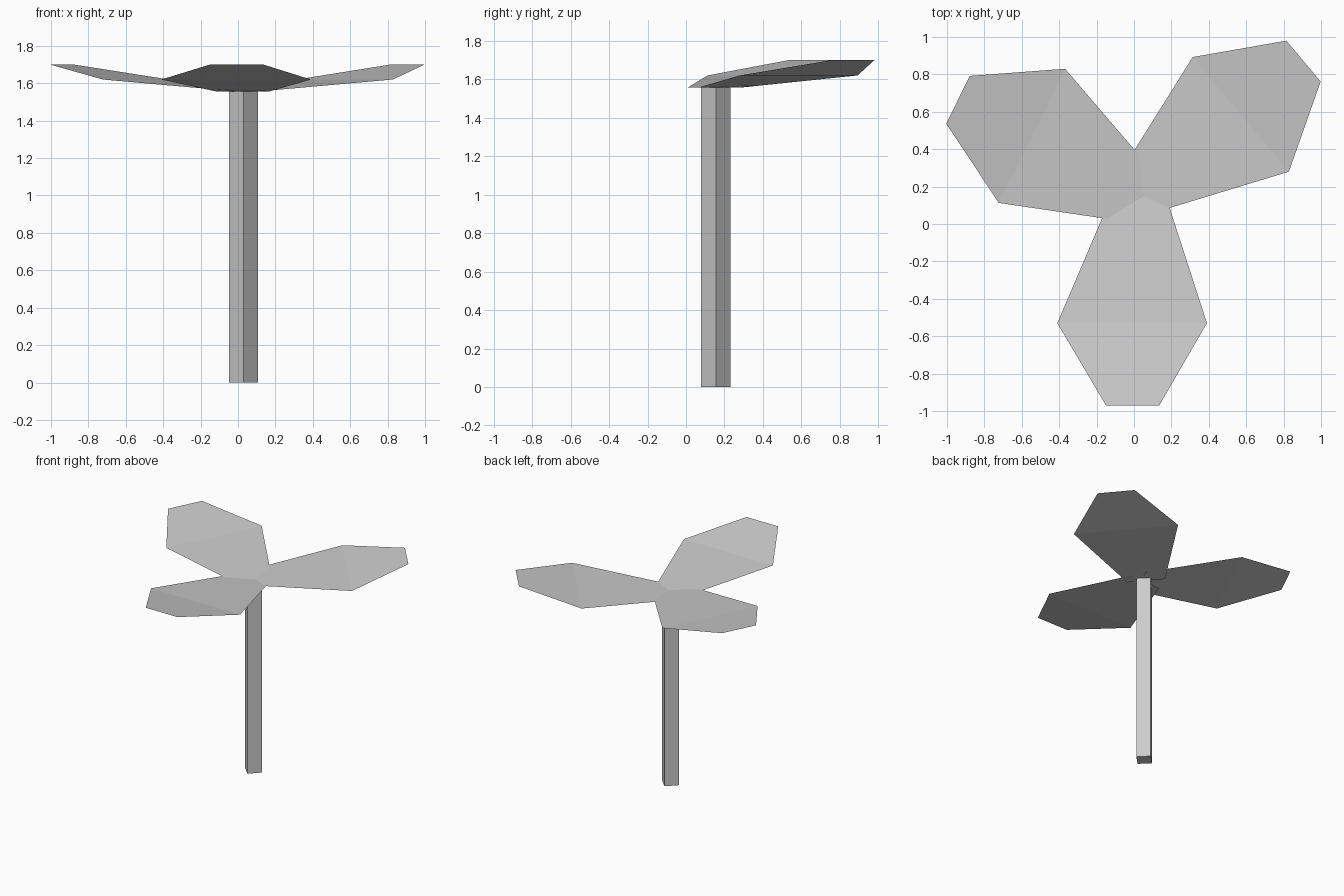
import bpy
import bmesh
from math import radians, cos, sin

cube = bpy.data.objects.get("Cube")
if cube:
    bpy.data.objects.remove(cube, do_unlink=True)

grey = bpy.data.materials.new("light grey")
grey.use_nodes = True
colour = (0.6, 0.6, 0.6, 1)
grey.diffuse_color = colour
grey.node_tree.nodes["Principled BSDF"].inputs["Base Color"].default_value = colour


def add_object(name, bm):
    mesh = bpy.data.meshes.new(name)
    bm.to_mesh(mesh)
    bm.free()
    mesh.materials.append(grey)
    obj = bpy.data.objects.new(name, mesh)
    bpy.context.collection.objects.link(obj)
    return obj


# Square post, turned corner to the front
POST_HEIGHT = 1.557
bm = bmesh.new()
bmesh.ops.create_cone(bm, cap_ends=True, segments=4,
                      radius1=0.077, radius2=0.077, depth=POST_HEIGHT)
post = add_object("post", bm)
post.location = (0.03, 0.155, POST_HEIGHT / 2)

# Blade cross-sections: distance out, height, clockwise side, anticlockwise side
SECTIONS = [(0, 1.557, -0.11, 0.18),
            (0.68, 1.62, -0.4, 0.4),
            (1.12, 1.70, -0.14, 0.145)]


# Thin folded blade pointing out from its root
def add_blade(name, root, angle):
    c, s = cos(radians(angle)), sin(radians(angle))
    bm = bmesh.new()
    rows = [[bm.verts.new((root[0] + out * c - side * s,
                           root[1] + out * s + side * c, z))
             for side in sides]
            for out, z, *sides in SECTIONS]
    for (a, b), (d, e) in zip(rows, rows[1:]):
        bm.faces.new((a, d, e, b))
    add_object(name, bm)


add_blade("front_blade", (-0.01, 0.15), -90)
add_blade("left_blade", (0.05, 0.149), 40)
add_blade("right_blade", (0.064, 0.17), 153.7)
